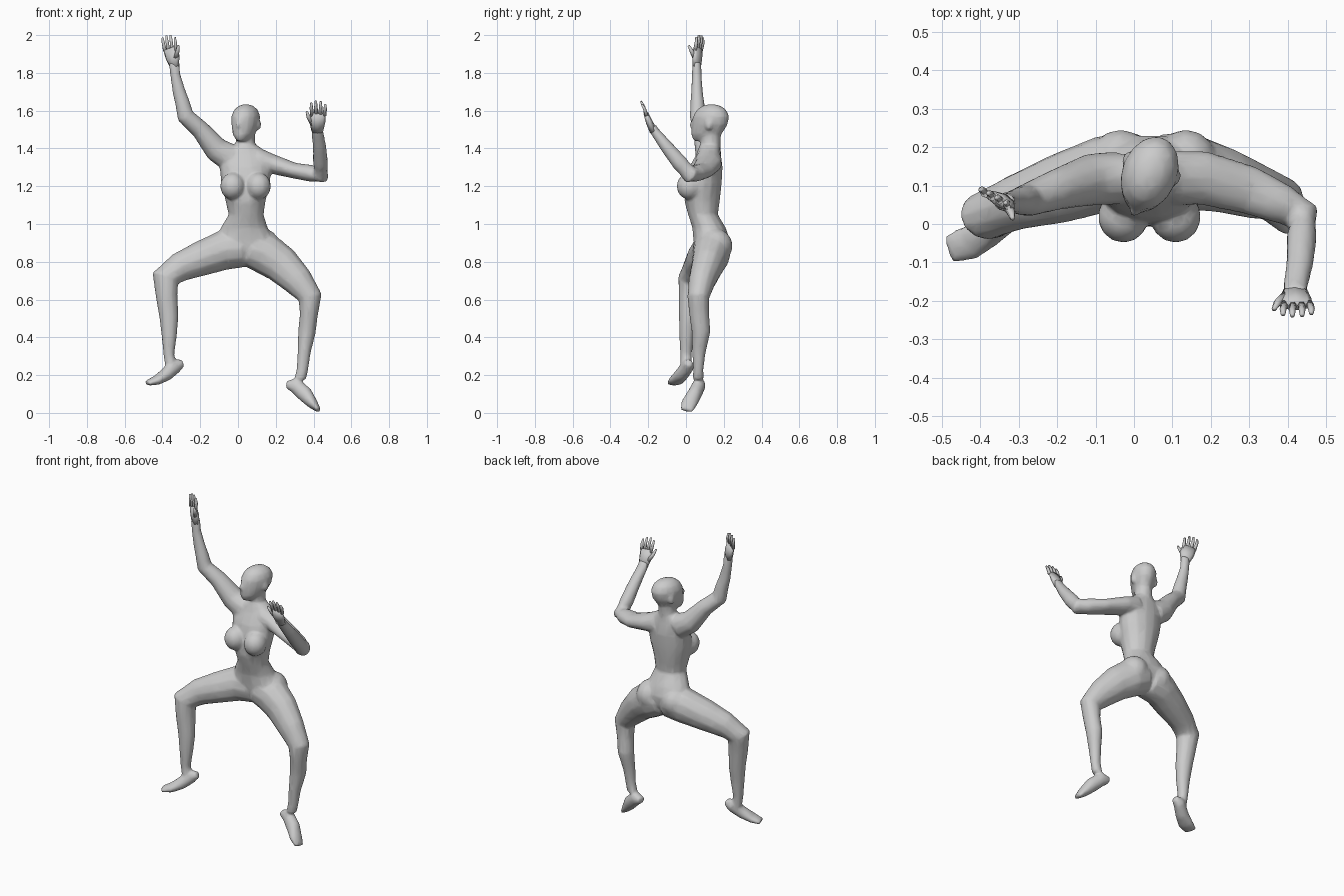
import bpy, bmesh, math
from mathutils import Vector, Matrix

X, Y, Z = Vector((1, 0, 0)), Vector((0, 1, 0)), Vector((0, 0, 1))


def loft(bm, rings, ref, sides=12, flat=False):
    """Closed tube through rings (x, y, z, radius along ref, other radius)."""
    pts = [Vector(r[:3]) for r in rings]
    loops = []
    for i, r in enumerate(rings):
        a = (pts[i] - pts[i - 1]).normalized() if i else Vector()
        b = (pts[i + 1] - pts[i]).normalized() if i < len(pts) - 1 else Vector()
        t = Z if flat else (a + b).normalized()
        w = (ref - t * ref.dot(t)).normalized()
        d = t.cross(w)
        loops.append([bm.verts.new(pts[i] + w * r[3] * math.cos(k * math.tau / sides)
                                   + d * r[4] * math.sin(k * math.tau / sides))
                      for k in range(sides)])
    for lo, hi in zip(loops, loops[1:]):
        for k in range(sides):
            n = (k + 1) % sides
            bm.faces.new((lo[k], lo[n], hi[n], hi[k]))
    bm.faces.new(loops[0][::-1])
    bm.faces.new(loops[-1])


def ball(bm, loc, size, angle=0):
    m = Matrix.Translation(loc) @ Matrix.Rotation(angle, 4, 'Z') @ Matrix.Diagonal((*size, 1))
    bmesh.ops.create_uvsphere(bm, u_segments=14, v_segments=9, radius=1, matrix=m)


def finish(bm, name):
    bmesh.ops.recalc_face_normals(bm, faces=bm.faces)
    me = bpy.data.meshes.new(name)
    bm.to_mesh(me)
    bm.free()
    ob = bpy.data.objects.new(name, me)
    bpy.context.collection.objects.link(ob)
    for p in me.polygons:
        p.use_smooth = True
    return ob


body = bmesh.new()

# Torso and neck
loft(body, [(.055, .13, .795, .05, .06), (.05, .135, .86, .13, .09), (.04, .135, .92, .155, .098),
            (.033, .122, .98, .125, .09), (.043, .09, 1.05, .093, .08), (.04, .085, 1.12, .106, .095),
            (.04, .095, 1.22, .13, .096), (.04, .105, 1.30, .138, .09), (.035, .12, 1.37, .128, .066),
            (.037, .125, 1.415, .07, .055)], X, 14, flat=True)
loft(body, [(.037, .125, 1.36, .06, .055), (.04, .13, 1.43, .052, .054), (.042, .135, 1.52, .047, .05)],
     X, flat=True)
for x in (-.028, .108):
    ball(body, (x, .02, 1.2), (.067, .07, .072))
for x in (-.035, .135):
    ball(body, (x, .155, .885), (.085, .092, .09))

# Head, turned a little to one side
TURN = math.radians(-21)
face, side = Vector((-.36, -.93, 0)), Vector((.93, -.36, 0))
skull = Vector((.042, .135, 0))


def head_ring(off, z, rs, rf):
    return (*(skull + face * off + Z * z), rs, rf)


loft(body, [head_ring(*r) for r in [
    (.062, 1.44, .026, .038), (.03, 1.475, .055, .084), (.01, 1.525, .069, .098),
    (.002, 1.57, .073, .1), (0, 1.605, .06, .08), (0, 1.626, .036, .05), (0, 1.634, .01, .015)]],
    side, 14, flat=True)
loft(body, [head_ring(.093, 1.56, .008, .012), head_ring(.11, 1.525, .013, .018),
            head_ring(.105, 1.505, .013, .012)], side, 6)
for s in (-1, 1):
    ball(body, skull + side * s * .07 - face * .01 + Z * 1.525, (.01, .02, .03), TURN)

# Legs: bent one, then the straighter one
loft(body, [(.02, .135, .87, .1, .1), (-.08, .13, .86, .1, .105), (-.2, .09, .815, .09, .092),
            (-.31, .055, .77, .072, .078), (-.385, .022, .712, .064, .074), (-.378, .015, .62, .055, .058),
            (-.366, .01, .51, .048, .051), (-.364, .003, .41, .039, .041), (-.366, 0, .31, .031, .029),
            (-.355, 0, .245, .03, .03)], Y)
loft(body, [(.07, .135, .87, .1, .1), (.15, .135, .84, .1, .11), (.23, .115, .785, .086, .1),
            (.315, .085, .7, .072, .083), (.382, .065, .612, .058, .064), (.375, .07, .52, .053, .048),
            (.365, .08, .43, .05, .047), (.35, .068, .32, .036, .035), (.341, .065, .23, .027, .031),
            (.33, .065, .18, .03, .03)], Y)

# Feet, heel to toe
loft(body, [(-.292, .015, .265, .022, .02), (-.33, .01, .25, .034, .04), (-.378, -.022, .205, .039, .036),
            (-.43, -.05, .173, .046, .026), (-.482, -.066, .157, .038, .014)], Vector((-.4, 1, 0)))
loft(body, [(.257, .078, .148, .025, .02), (.30, .07, .148, .035, .042), (.355, .045, .098, .039, .042),
            (.397, .015, .047, .043, .028), (.427, .002, .013, .034, .013)], Y)

# Arms: raised one, then the one bent forward
loft(body, [(-.04, .12, 1.35, .07, .075), (-.115, .115, 1.395, .068, .066), (-.2, .09, 1.5, .054, .049),
            (-.278, .062, 1.572, .043, .046), (-.295, .06, 1.645, .037, .039), (-.312, .058, 1.7, .031, .035),
            (-.332, .057, 1.79, .026, .027), (-.338, .057, 1.855, .024, .029)], Y)
loft(body, [(.1, .12, 1.34, .072, .065), (.18, .12, 1.318, .071, .052), (.3, .088, 1.282, .064, .042),
            (.39, .05, 1.268, .052, .045), (.44, .02, 1.262, .047, .049), (.437, -.03, 1.32, .043, .04),
            (.432, -.1, 1.405, .035, .036), (.42, -.165, 1.49, .025, .032), (.42, -.182, 1.52, .022, .032)], Y)

# Fuse the parts into one skin
ob = finish(body, "body")
rm = ob.modifiers.new("fuse", 'REMESH')
rm.mode, rm.voxel_size, rm.use_smooth_shade = 'VOXEL', .008, True
sm = ob.modifiers.new("soften", 'SMOOTH')
sm.factor, sm.iterations = .5, 6
dc = ob.modifiers.new("simplify", 'DECIMATE')
dc.ratio = .14


def hand(name, palm, across, reach, lengths, thumb):
    bm = bmesh.new()
    loft(bm, palm, across, 8)
    knuckle = Vector(palm[-1][:3])
    for t, length in zip((-.032, -.011, .011, .032), lengths):
        a = knuckle + across * t - reach * .012
        b = a + reach * (length * .55 + .012) + across * t * .15
        c = knuckle + reach * length + across * t * 1.15 - Y * .006
        loft(bm, [(*a, .011, .011), (*b, .009, .009), (*c, .006, .006)], across, 6)
    loft(bm, [(*p, r, r) for p, r in zip(thumb, (.014, .011, .006))], across, 6)
    finish(bm, name)


# Hands
hand("raised_hand",
     [(-.336, .056, 1.83, .026, .022), (-.345, .06, 1.88, .042, .019), (-.36, .066, 1.93, .042, .013)],
     Vector((.88, -.47, 0)), Vector((-.12, .2, .97)).normalized(), (.058, .07, .072, .06),
     [(-.33, .048, 1.88), (-.32, .03, 1.915), (-.316, .014, 1.945)])
hand("forward_hand",
     [(.42, -.17, 1.49, .031, .022), (.42, -.195, 1.54, .042, .018), (.425, -.212, 1.585, .04, .013)],
     X, Vector((0, -.3, .95)).normalized(), (.058, .069, .066, .05),
     [(.395, -.188, 1.53), (.374, -.205, 1.565), (.364, -.222, 1.595)])
